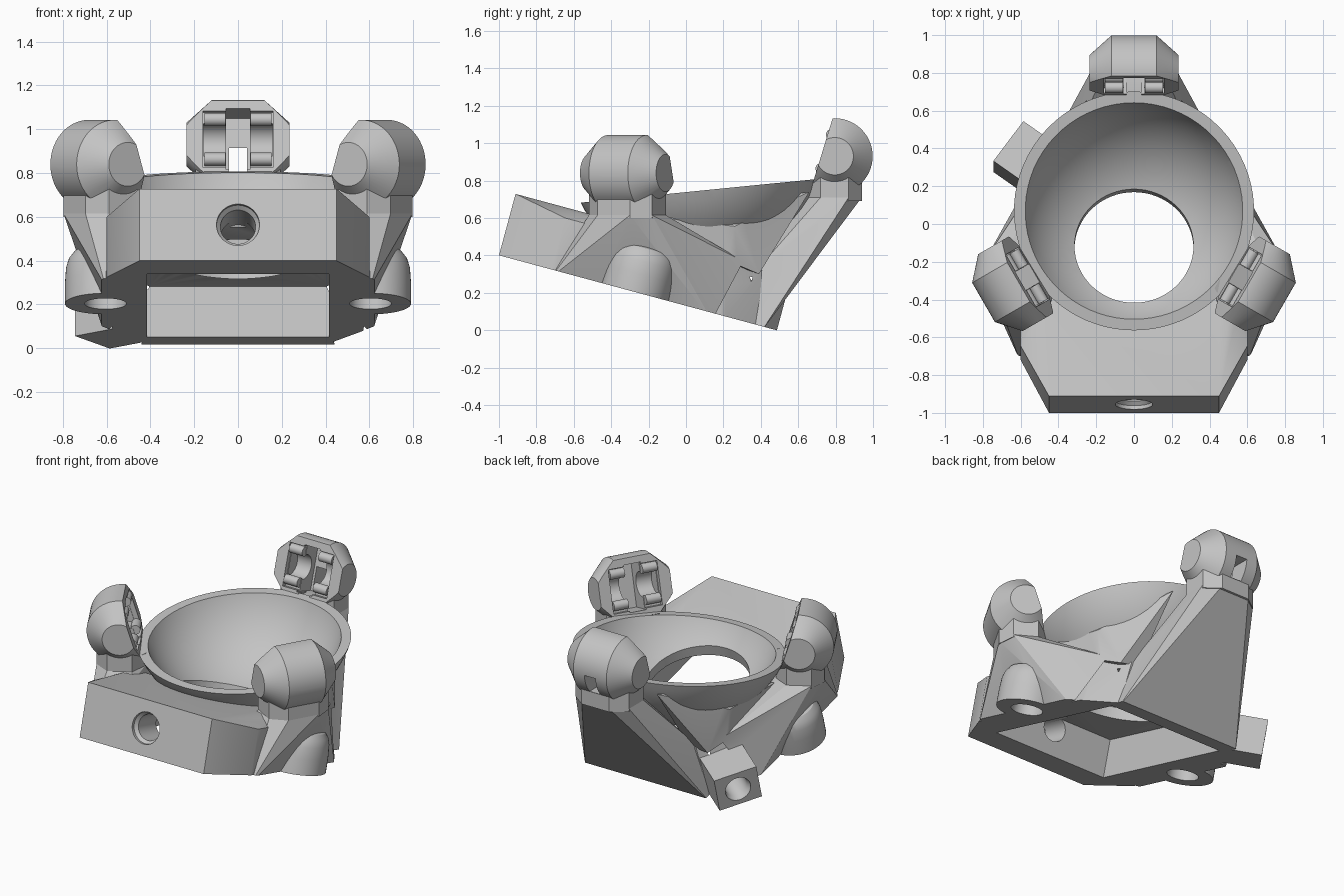
import bpy, bmesh
from math import radians
from mathutils import Matrix, Vector

if "Cube" in bpy.data.objects:
    bpy.data.objects.remove(bpy.data.objects["Cube"])

grey = bpy.data.materials.new("plain grey")
grey.use_nodes = True
GREY = (0.55, 0.55, 0.55, 1)
grey.diffuse_color = GREY
grey.node_tree.nodes["Principled BSDF"].inputs["Base Color"].default_value = GREY


def move(x, y, z):
    return Matrix.Translation((x, y, z))


def turn(angle, axis):
    return Matrix.Rotation(radians(angle), 4, axis)


# Frames: tilted base plane and cup rim
BASE = move(0, -1, 0.4) @ turn(-15.1, 'X')
RIM = move(0, 0.07, 0.745) @ turn(5.7, 'X')
BALL = Vector((0, 0.045, 0.985))


def finish(bm, name, frame=Matrix()):
    bm.transform(frame)
    bmesh.ops.recalc_face_normals(bm, faces=bm.faces)
    mesh = bpy.data.meshes.new(name)
    bm.to_mesh(mesh)
    bm.free()
    mesh.materials.append(grey)
    ob = bpy.data.objects.new(name, mesh)
    bpy.context.collection.objects.link(ob)
    return ob


def box(name, frame, lo, hi):
    bm = bmesh.new()
    bmesh.ops.create_cube(bm, size=1)
    lo, hi = Vector(lo), Vector(hi)
    for v in bm.verts:
        v.co = Vector([(a + b) / 2 + c * (b - a) for a, b, c in zip(lo, hi, v.co)])
    return finish(bm, name, frame)


def lathe(name, frame, profile, steps=48):
    """Solid turned about local z from (radius, height) pairs."""
    bm = bmesh.new()
    rings = []
    for r, h in profile:
        rings.append([bm.verts.new(turn(360 * i / steps, 'Z') @ Vector((r, 0, h)))
                      for i in range(steps)])
    for a, b in zip(rings, rings[1:]):
        for i in range(steps):
            j = (i + 1) % steps
            bm.faces.new((a[i], a[j], b[j], b[i]))
    bm.faces.new(rings[0])
    bm.faces.new(rings[-1])
    return finish(bm, name, frame)


def ball(name, radius):
    bm = bmesh.new()
    bmesh.ops.create_uvsphere(bm, u_segments=72, v_segments=36, radius=radius)
    return finish(bm, name, Matrix.Translation(BALL))


def hull(name, points):
    bm = bmesh.new()
    for p in points:
        bm.verts.new(p)
    bmesh.ops.convex_hull(bm, input=bm.verts)
    loose = [v for v in bm.verts if not v.link_faces]
    bmesh.ops.delete(bm, geom=loose, context='VERTS')
    bmesh.ops.dissolve_limit(bm, angle_limit=0.01, verts=bm.verts, edges=bm.edges)
    return finish(bm, name)


def combine(target, parts, operation):
    bpy.context.view_layer.objects.active = target
    for part in parts:
        mod = target.modifiers.new("join", 'BOOLEAN')
        mod.operation, mod.solver, mod.object = operation, 'EXACT', part
        bpy.ops.object.modifier_apply(modifier=mod.name)
        bpy.data.objects.remove(part)


def smooth(ob):
    bpy.ops.object.select_all(action='DESELECT')
    ob.select_set(True)
    bpy.context.view_layer.objects.active = ob
    bpy.ops.object.shade_smooth_by_angle(angle=radians(28))


def on_base(points, sides=(-1, 1)):
    return [BASE @ Vector((s * x, y, z)) for s in sides for x, y, z in points]


def foot(frame, z):
    """Octagonal outline under a roller holder."""
    return [frame @ Vector((s * x, t * y, z)) for s in (-1, 1) for t in (-1, 1)
            for x, y in [(0.1, 0.145), (0.195, 0.075)]]


# Upright holder frames: local x along the roller, y outward
frames = {name: move(0, 0.045, z) @ turn(angle - 90, 'Z') @ move(0, radius, 0)
          for name, angle, radius, z in [("back", 90, 0.75, 0.93),
                                         ("left", -30, 0.717, 0.84),
                                         ("right", 210, 0.717, 0.84)]}

# Housing: base plate, front block and legs, all started below the base plane
body = hull("housing", on_base([
    (0.44, 0.05, -0.05), (0.59, 0.32, -0.05), (0.59, 1.23, -0.05), (0.44, 1.44, -0.05),
    (0.44, 0.05, 0.29), (0.5, 0.32, 0.29), (0.47, 1.2, 0.29), (0.36, 1.38, 0.29)]))
adds = [hull("front_block", on_base([
    (0.45, 0, -0.07), (0.6, 0.29, -0.07), (0.6, 0.6, -0.07),
    (0.45, 0, 0.34), (0.45, 0.15, 0.34), (0.52, 0.6, 0.34),
    (0.6, 0.29, 0.285), (0.6, 0.6, 0.285)]))]
adds.append(hull("back_leg", foot(frames["back"], -0.22) + on_base([
    (0.45, 1.46, -0.03), (0.44, 1.39, -0.03), (0.35, 1.35, 0.28)])))
for side, s in (("left", 1), ("right", -1)):
    adds.append(hull(side + "_leg", foot(frames[side], -0.225) + on_base([
        (0.605, 0.3, -0.04), (0.605, 1.19, -0.04), (0.46, 1.27, 0.31),
        (0.43, 0.46, 0.3), (0.43, 0.5, -0.04)], (s,))))
    # Web around the cup between side leg and back leg
    adds.append(hull(side + "_web", [Vector((s * x, y, z)) for x, y, z in [
        (0.56, -0.13, 0.6), (0.5, 0.26, 0.555), (0.25, 0.66, 0.74),
        (0.49, 0.25, 0.36), (0.43, 0.39, 0.3), (0.3, 0.4, 0.32), (0.3, 0.1, 0.4)]]))
    # Screw lug with a rounded top
    adds.append(lathe(side + "_lug", BASE @ move(s * 0.605, 0.755, 0),
                      [(0.185, -0.06), (0.185, 0.1), (0.18, 0.17), (0.168, 0.21),
                       (0.145, 0.24), (0.11, 0.255)]))

# Angled side block for a nut
NUT = BASE @ move(-0.665, 1.43, 0) @ turn(54, 'Z')
adds.append(box("nut_block", NUT, (-0.135, -0.3, -0.055), (0.135, 0, 0.225)))
combine(body, adds, 'UNION')

# Flat underside and the bay beneath the cup
combine(body, [box("below_base", BASE, (-2, -1, -1), (2, 3, 0)),
               box("bay", BASE, (-0.415, 0.23, -0.2), (0.415, 1.34, 0.24))], 'DIFFERENCE')

# Ball cup, trimmed at its rim and hanging slightly into the bay
cup = ball("cup", 0.68)
combine(cup, [box("above_rim", RIM, (-1, -1, 0), (1, 1, 2))], 'DIFFERENCE')
combine(body, [cup], 'UNION')

# Cup interior, bottom hole and screw holes
cuts = [ball("cup_inside", 0.625),
        lathe("cup_hole", BASE @ move(0, 0.835, 0.05), [(0.315, 0), (0.315, 0.43)], 64),
        lathe("front_hole", BASE @ move(0, 0, 0.17) @ turn(-90, 'X'),
              [(0.098, -0.1), (0.098, 0.02), (0.08, 0.04), (0.08, 0.3)]),
        lathe("nut_hole", NUT @ move(0, 0, 0.11) @ turn(90, 'X'),
              [(0.08, -0.1), (0.08, 0.02), (0.07, 0.04), (0.07, 0.25)])]
for s in (-1, 1):
    cuts.append(lathe("lug_hole", BASE @ move(s * 0.605, 0.755, 0),
                      [(0.095, -0.1), (0.095, 0.18)]))
combine(body, cuts, 'DIFFERENCE')
smooth(body)

# Roller holders: chamfered barrels with a flat slotted face toward the ball
for side, frame in frames.items():
    face = frame @ turn(-17, 'X')
    holder = lathe(side + "_roller_holder", frame @ turn(90, 'Y'),
                   [(0.1, -0.235), (0.203, -0.12), (0.203, 0.12), (0.1, 0.235)], 56)
    stem = hull("stem", foot(frame, -0.24) + foot(frame, -0.08))
    combine(holder, [stem], 'UNION')
    combine(holder, [
        box("flat", face, (-0.4, -0.5, -0.17), (0.4, -0.07, 0.4)),
        box("clip_recess", face, (-0.16, -0.5, -0.13), (0.16, -0.04, 0.14)),
        box("roller_slot", face, (-0.055, -0.5, -0.14), (0.055, 0.08, 0.15)),
        lathe("axle_groove", face @ move(0, -0.035, 0.01) @ turn(90, 'Y'),
              [(0.078, -0.157), (0.078, 0.157)], 32),
        box("outlet", frame, (-0.04, -0.5, -0.14), (0.04, 0.5, -0.015))], 'DIFFERENCE')
    # Rounded axle clips on both sides of the slot
    combine(holder, [lathe("clip", face @ move(x, -0.05, z) @ turn(90, 'Y'),
                           [(0.03, -0.048), (0.03, 0.048)], 20)
                     for x in (-0.106, 0.106) for z in (-0.085, 0.105)], 'UNION')
    smooth(holder)
